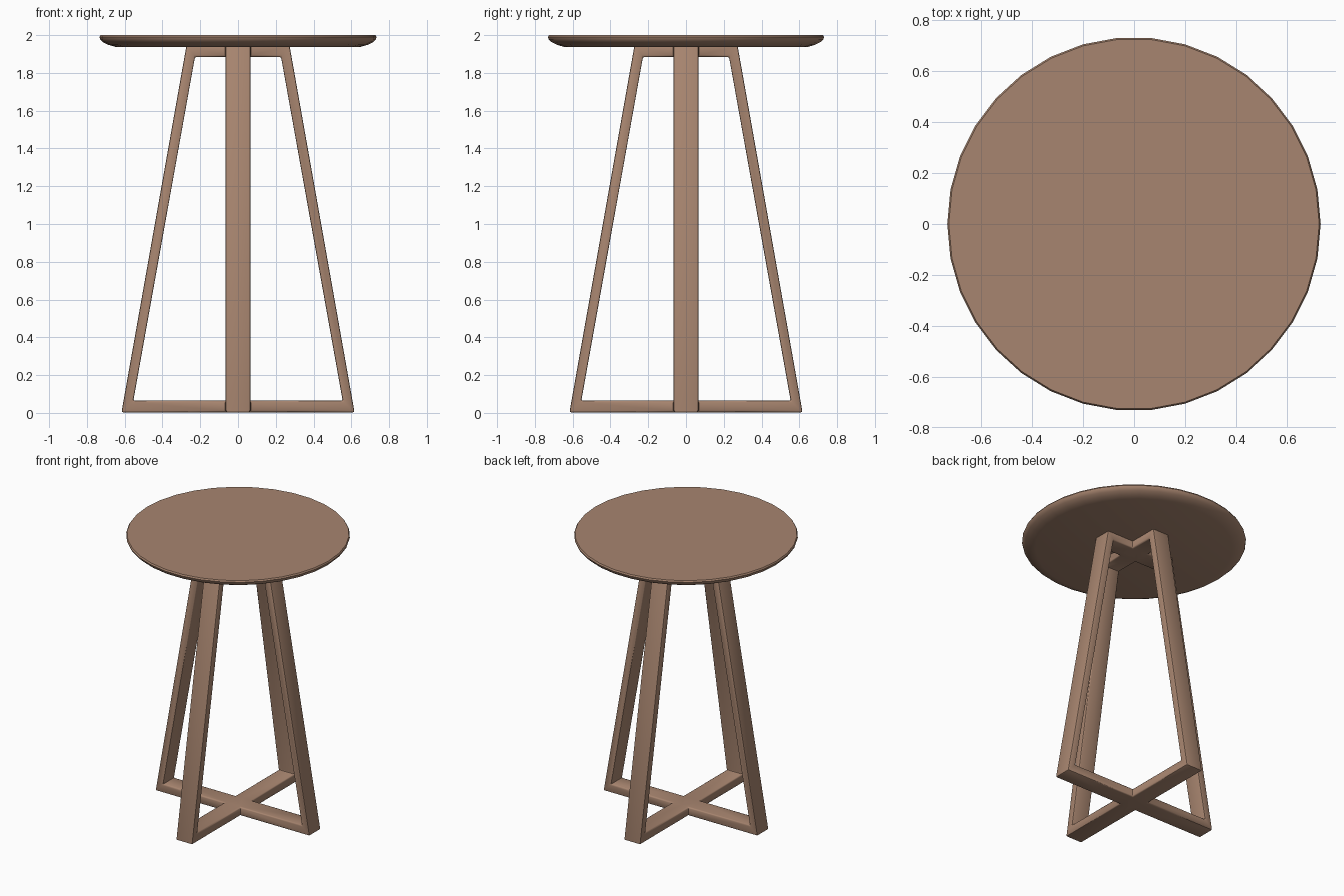
import bpy
import bmesh
import math

cube = bpy.data.objects.get("Cube")
if cube:
    bpy.data.objects.remove(cube, do_unlink=True)

wood = bpy.data.materials.new("brown wood")
wood.use_nodes = True
COLOUR = (0.39, 0.235, 0.16, 1)
wood.diffuse_color = COLOUR
wood.node_tree.nodes["Principled BSDF"].inputs["Base Color"].default_value = COLOUR


def add_object(name, bm):
    bmesh.ops.recalc_face_normals(bm, faces=bm.faces)
    mesh = bpy.data.meshes.new(name)
    bm.to_mesh(mesh)
    bm.free()
    mesh.materials.append(wood)
    obj = bpy.data.objects.new(name, mesh)
    bpy.context.collection.objects.link(obj)
    return obj


def select_only(obj):
    bpy.ops.object.select_all(action='DESELECT')
    obj.select_set(True)
    bpy.context.view_layer.objects.active = obj


def apply_modifiers(obj):
    select_only(obj)
    for modifier in list(obj.modifiers):
        bpy.ops.object.modifier_apply(modifier=modifier.name)


def trapezoid_frame(name, angle):
    """Closed trapezoid frame of flat bars, turned about the vertical axis."""
    half = 0.065
    outer = [(0.617, 0.003), (0.272, 1.95)]
    inner = [(0.554, 0.065), (0.228, 1.884)]
    bm = bmesh.new()
    loops = []
    for y in (-half, half):
        for right in (outer, inner):
            points = right + [(-x, z) for x, z in reversed(right)]
            loops.append([bm.verts.new((x, y, z)) for x, z in points])
    front_out, front_in, back_out, back_in = loops
    for a, b in ((front_out, front_in), (front_in, back_in),
                 (back_in, back_out), (back_out, front_out)):
        for i in range(4):
            j = (i + 1) % 4
            bm.faces.new((a[i], a[j], b[j], b[i]))
    for v in bm.verts:
        x, y = v.co.x, v.co.y
        v.co.x = x * math.cos(angle) - y * math.sin(angle)
        v.co.y = x * math.sin(angle) + y * math.cos(angle)
    return add_object(name, bm)


# Base: two crossing frames joined into one, with softened edges
base = trapezoid_frame("crossed_leg_base", 0)
second = trapezoid_frame("second_frame", math.pi / 2)
union = base.modifiers.new("join", 'BOOLEAN')
union.operation = 'UNION'
union.solver = 'EXACT'
union.object = second
apply_modifiers(base)
bpy.data.objects.remove(second, do_unlink=True)

bevel = base.modifiers.new("soft edges", 'BEVEL')
bevel.width = 0.009
bevel.segments = 2
bevel.limit_method = 'ANGLE'
bevel.angle_limit = math.radians(30)
apply_modifiers(base)
select_only(base)
bpy.ops.object.shade_smooth_by_angle(angle=math.radians(35))

# Round top with a rounded underside
SIDES = 34
profile = [(0.645, 1.937), (0.685, 1.948), (0.715, 1.963),
           (0.73, 1.978), (0.734, 1.99), (0.728, 2.0)]
bm = bmesh.new()
rings = []
for radius, z in profile:
    rings.append([bm.verts.new((radius * math.cos(math.tau * i / SIDES),
                                radius * math.sin(math.tau * i / SIDES), z))
                  for i in range(SIDES)])
for low, high in zip(rings, rings[1:]):
    for i in range(SIDES):
        j = (i + 1) % SIDES
        bm.faces.new((low[i], low[j], high[j], high[i]))
bm.faces.new(rings[0])
bm.faces.new(rings[-1])
top = add_object("round_top", bm)
select_only(top)
bpy.ops.object.shade_smooth_by_angle(angle=math.radians(35))
